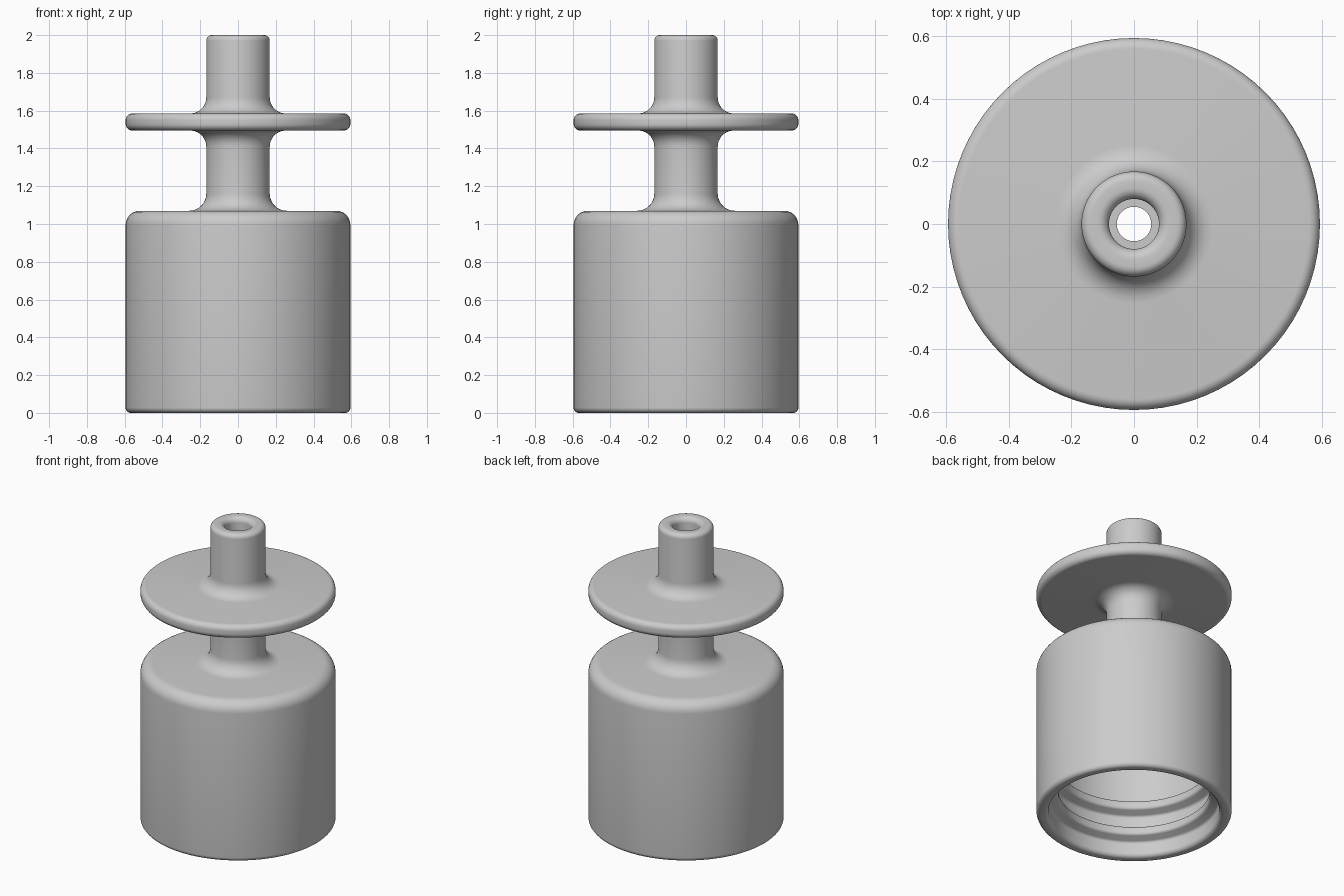
import bpy, bmesh, math
from mathutils import Vector

SEGMENTS = 80

# remove the default cube
cube = bpy.data.objects.get("Cube")
if cube:
    bpy.data.objects.remove(cube, do_unlink=True)

grey = bpy.data.materials.new("plain_grey")
grey.use_nodes = True
grey.diffuse_color = (0.6, 0.6, 0.6, 1)
grey.node_tree.nodes["Principled BSDF"].inputs["Base Color"].default_value = (0.6, 0.6, 0.6, 1)


def rounded(corners, steps=7):
    """Closed (radius, height) outline with each corner filleted by its third value."""
    points = []
    for i, (r, z, fillet) in enumerate(corners):
        here = Vector((r, z))
        if not fillet:
            points.append(here)
            continue
        to_prev = (Vector(corners[i - 1][:2]) - here).normalized()
        to_next = (Vector(corners[(i + 1) % len(corners)][:2]) - here).normalized()
        half = to_prev.angle(to_next) / 2
        reach = fillet / math.tan(half)
        centre = here + (to_prev + to_next).normalized() * fillet / math.sin(half)
        start, end = here + to_prev * reach - centre, here + to_next * reach - centre
        sweep = start.angle(end)
        for s in range(steps + 1):
            t = s / steps
            arm = start * math.sin((1 - t) * sweep) + end * math.sin(t * sweep)
            points.append(centre + arm / math.sin(sweep))
    return points


def lathe(name, outline):
    """Revolve a closed outline around z."""
    bm = bmesh.new()
    rings = []
    for k in range(SEGMENTS):
        a = 2 * math.pi * k / SEGMENTS
        rings.append([bm.verts.new((p.x * math.cos(a), p.x * math.sin(a), p.y)) for p in outline])
    n = len(outline)
    for k, ring in enumerate(rings):
        after = rings[(k + 1) % SEGMENTS]
        for i in range(n):
            j = (i + 1) % n
            bm.faces.new((ring[i], after[i], after[j], ring[j]))
    bmesh.ops.remove_doubles(bm, verts=bm.verts, dist=1e-5)
    bmesh.ops.recalc_face_normals(bm, faces=bm.faces)
    mesh = bpy.data.meshes.new(name)
    bm.to_mesh(mesh)
    bm.free()
    mesh.materials.append(grey)
    obj = bpy.data.objects.new(name, mesh)
    bpy.context.collection.objects.link(obj)
    bpy.ops.object.select_all(action="DESELECT")
    obj.select_set(True)
    bpy.context.view_layer.objects.active = obj
    bpy.ops.object.shade_smooth_by_angle(angle=math.radians(35))
    return obj


BODY, STEM, BORE, HOLE, WALL = 0.595, 0.168, 0.08, 0.055, 0.52

# outside: cup, neck, flange and spout
outside = [
    (BODY, 0, 0.028), (BODY, 1.07, 0.075),
    (STEM, 1.07, 0.09), (STEM, 1.495, 0.085),
    (BODY, 1.495, 0.035), (BODY, 1.585, 0.035),
    (STEM, 1.585, 0.085), (STEM, 2, 0.03),
]
# inside: spout bore, narrow outlet and cup cavity
inside = [
    (BORE, 2, 0.035), (BORE, 1.06, 0), (HOLE, 1.06, 0),
    (HOLE, 0.97, 0), (WALL, 0.97, 0.04),
]
# rounded gripping ridges on the cavity wall
for height in (0.33, 0.15):
    inside += [(WALL, height + 0.05, 0.02), (WALL - 0.06, height + 0.025, 0.02),
               (WALL - 0.06, height - 0.025, 0.02), (WALL, height - 0.05, 0.02)]
inside.append((WALL, 0, 0.028))

lathe("bottle_cap_with_spout", rounded(outside + inside))
